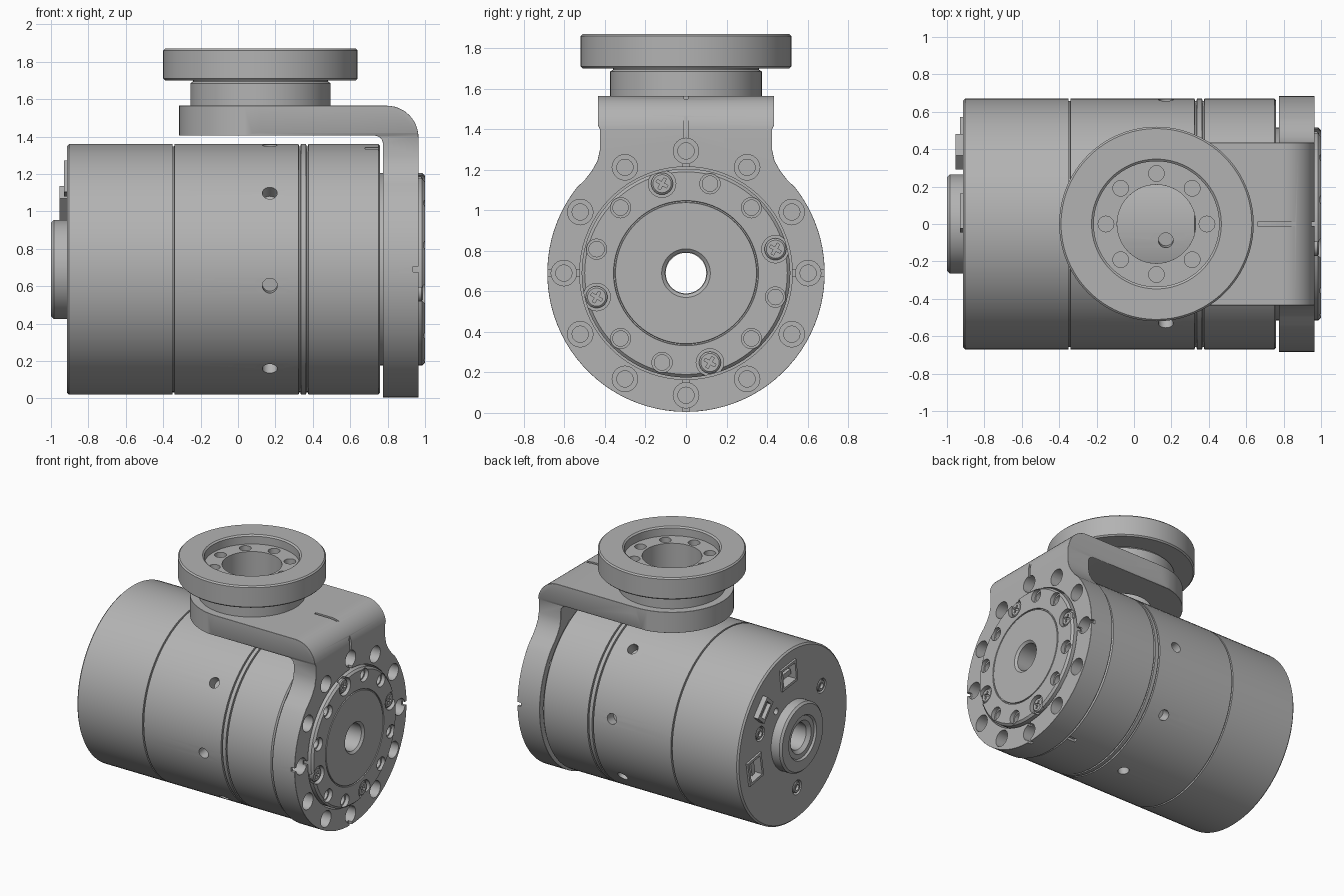
import bpy
import bmesh
from math import cos, sin, pi, radians
from mathutils import Matrix, Vector

if "Cube" in bpy.data.objects:
    bpy.data.objects.remove(bpy.data.objects["Cube"], do_unlink=True)

AXIS_Z = 0.69          # height of the motor axis
FLANGE_X = 0.12        # centre of the top flange
X, Z = Vector((1, 0, 0)), Vector((0, 0, 1))

grey = bpy.data.materials.new("machined grey")
grey.use_nodes = True
grey.diffuse_color = (0.45, 0.45, 0.45, 1)
grey.node_tree.nodes["Principled BSDF"].inputs["Base Color"].default_value = grey.diffuse_color


def polar(x, r, degrees):
    """Point on the motor at a radius and angle, measured from +y towards +z."""
    a = radians(degrees)
    return Vector((x, r * cos(a), AXIS_Z + r * sin(a)))


def turn(bm, profile, loc, axis, closed=False, seg=24):
    """Revolve (height, radius) points about an axis."""
    place = Matrix.Translation(loc) @ axis.to_track_quat('Z', 'Y').to_matrix().to_4x4()
    rings = [[bm.verts.new(place @ Vector((r * cos(2 * pi * i / seg), r * sin(2 * pi * i / seg), h)))
              for i in range(seg)] for h, r in profile]
    pairs = list(zip(rings, rings[1:]))
    if closed:
        pairs.append((rings[-1], rings[0]))
    else:
        bm.faces.new(rings[0])
        bm.faces.new(rings[-1])
    for a, b in pairs:
        for i in range(seg):
            j = (i + 1) % seg
            bm.faces.new((a[i], a[j], b[j], b[i]))


def pin(bm, loc, axis, r, lo, hi, seg=24):
    turn(bm, [(lo, r), (hi, r)], loc, axis, seg=seg)


def box(bm, loc, size, degrees=0):
    """Box turned about x, so its y side points radially."""
    m = Matrix.Translation(loc) @ Matrix.Rotation(radians(degrees), 4, 'X') @ Matrix.Diagonal((*size, 1))
    bmesh.ops.create_cube(bm, size=1, matrix=m)


def prism(bm, outline, place, lo, hi):
    """Extrude an outline; place maps (u, v, w) to a point."""
    a, b = ([bm.verts.new(place(u, v, w)) for u, v in outline] for w in (lo, hi))
    bm.faces.new(a)
    bm.faces.new(b)
    for i in range(len(a)):
        j = (i + 1) % len(a)
        bm.faces.new((a[i], a[j], b[j], b[i]))


def make(name, bm):
    bmesh.ops.recalc_face_normals(bm, faces=bm.faces)
    mesh = bpy.data.meshes.new(name)
    bm.to_mesh(mesh)
    bm.free()
    mesh.materials.append(grey)
    ob = bpy.data.objects.new(name, mesh)
    bpy.context.collection.objects.link(ob)
    return ob


def activate(ob):
    bpy.ops.object.select_all(action='DESELECT')
    ob.select_set(True)
    bpy.context.view_layer.objects.active = ob


def combine(ob, bm, operation='DIFFERENCE'):
    cutter = make("cutter", bm)
    cutter.hide_render = True
    mod = ob.modifiers.new("cut", 'BOOLEAN')
    mod.object, mod.operation, mod.solver = cutter, operation, 'EXACT'
    activate(ob)
    bpy.ops.object.modifier_apply(modifier=mod.name)
    bpy.data.objects.remove(cutter, do_unlink=True)


def groove(x, r):
    return [(x - 0.006, r), (x - 0.004, r - 0.012), (x + 0.004, r - 0.012), (x + 0.006, r)]


centre = Vector((0, 0, AXIS_Z))
parts = []

# Motor housing with rear boss and through bore
R = 0.67
profile = [(-0.96, 0.1), (-0.985, 0.125), (-0.985, 0.16), (-1.0, 0.17), (-1.0, 0.25), (-0.985, 0.265),
           (-0.915, 0.265), (-0.915, R - 0.012), (-0.903, R)]
for x in (-0.345, 0.33, 0.37):
    profile += groove(x, R)
profile += [(0.75, R), (0.76, R - 0.01), (0.76, 0.1)]
bm = bmesh.new()
turn(bm, profile, centre, X, closed=True, seg=96)
housing = make("motor_housing", bm)
parts.append(housing)

# Set-screw holes, edge slots, rear screw pockets and socket recesses
rear_screws = (145, 263, 22)
sockets = ((0.49, 83), (0.48, -10))
bm = bmesh.new()
for i in range(8):
    a = 7.5 + 45 * i
    out = polar(0, 1, a) - centre
    pin(bm, polar(0.17, 0, a), out, 0.04, R - 0.08, R + 0.05)
for a in (105, 285):
    box(bm, polar(0.715, R, a), (0.07, 0.05, 0.03), a)
for a in rear_screws:
    pin(bm, polar(-0.915, 0.43, a), X, 0.055, -0.05, 0.03)
for r, a in sockets:
    box(bm, polar(-0.915, r, a), (0.16, 0.13, 0.15), a)
pin(bm, polar(-0.915, 0.33, 52), X, 0.025, -0.05, 0.04)
combine(housing, bm)

# Rear screw heads with hexagon recess
bm = bmesh.new()
for a in rear_screws:
    turn(bm, [(0.04, 0.043), (0.005, 0.043), (0, 0.038), (0, 0.022), (0.02, 0.022)],
         polar(-0.915, 0.43, a), X, seg=24)
parts.append(make("rear_screws", bm))

# Socket rims and plug
bm = bmesh.new()
for r, a in sockets:
    for side in (-1, 1):
        box(bm, polar(-0.92, r + side * 0.075, a), (0.02, 0.02, 0.19), a)
        tangent = polar(0, 1, a + 90) - centre
        box(bm, polar(-0.92, r, a) + tangent * side * 0.085, (0.02, 0.13, 0.02), a)
    box(bm, polar(-0.88, r, a), (0.05, 0.04, 0.1), a)
parts.append(make("rear_socket_rims", bm))
bm = bmesh.new()
box(bm, polar(-0.93, 0.52, 42), (0.05, 0.1, 0.17), 42)
plug = make("rear_plug", bm)
bm = bmesh.new()
box(bm, polar(-0.955, 0.52, 42), (0.06, 0.06, 0.12), 42)
combine(plug, bm)
parts.append(plug)

# Bracket: bent profile trimmed by its face outline and its top outline
TOP, FRONT, WIDTH, BEND = 1.565, 0.965, 0.435, 0.17
bend = [(FRONT - BEND + BEND * cos(t * pi / 24), TOP - BEND + BEND * sin(t * pi / 24)) for t in range(13)]
inner = [(0.73 + 0.045 * sin(t * pi / 12), 1.36 + 0.045 * cos(t * pi / 12)) for t in range(7)]
bm = bmesh.new()
prism(bm, [(0.775, -0.1), (FRONT, -0.1)] + bend + [(-0.4, TOP), (-0.4, 1.405)] + inner,
      lambda u, v, w: (u, w, v), -0.8, 0.8)
bracket = make("bent_bracket", bm)
parts.append(bracket)

shoulder = [(WIDTH, 1.6), (WIDTH, 1.42), (0.425, 1.4), (0.425, 1.3), (0.437, 1.245), (0.465, 1.195), (0.5, 1.15)]
arc = [(0.685 * cos(radians(a)), AXIS_Z + 0.685 * sin(radians(a))) for a in range(38, -219, -4)]
bm = bmesh.new()
prism(bm, shoulder + arc + [(-y, z) for y, z in reversed(shoulder)],
      lambda u, v, w: (w, u, v), -0.6, 1.2)
combine(bracket, bm, 'INTERSECT')

nose = [(FLANGE_X - WIDTH * sin(t * pi / 32), WIDTH * cos(t * pi / 32)) for t in range(33)]
bm = bmesh.new()
prism(bm, [(1.1, 0.8), (0.6, 0.8), (0.6, WIDTH)] + nose + [(0.6, -WIDTH), (0.6, -0.8), (1.1, -0.8)],
      lambda u, v, w: (u, v, w), -0.2, 1.8)
combine(bracket, bm, 'INTERSECT')

edge = bracket.modifiers.new("edge", 'BEVEL')
edge.width, edge.segments, edge.angle_limit = 0.008, 1, radians(50)
activate(bracket)
bpy.ops.object.modifier_apply(modifier=edge.name)

# Bracket bores, counterbored bolt circle and alignment slots
bm = bmesh.new()
pin(bm, centre, X, 0.525, 0.7, 1.1, seg=96)
pin(bm, Vector((FLANGE_X, 0, 0)), Z, 0.21, 1.3, 1.7, seg=64)
combine(bracket, bm)
bm = bmesh.new()
for i in range(12):
    turn(bm, [(0.7, 0.04), (0.85, 0.04), (0.85, 0.063), (1.1, 0.063)], polar(0, 0.603, 30 * i), X)
combine(bracket, bm)
bm = bmesh.new()
for a in (0, 180, 270):
    box(bm, polar(FRONT, 0.61, a), (0.06, 0.2, 0.03), a)
box(bm, polar(FRONT, 0.55, 90), (0.06, 0.1, 0.03), 90)
box(bm, (FRONT, 0, 1.43), (0.03, 0.02, 0.16))
box(bm, (0.8, 0, TOP), (0.28, 0.02, 0.03))
combine(bracket, bm)

# Output disc with bolt circle and open screw pockets
bm = bmesh.new()
turn(bm, [(0.74, 0.103), (0.74, 0.515), (0.985, 0.515), (1.0, 0.5), (1.0, 0.358), (0.992, 0.356), (0.992, 0.35),
          (1.0, 0.348), (1.0, 0.12), (0.985, 0.103)], centre, X, closed=True, seg=96)
disc = make("output_disc", bm)
parts.append(disc)
pockets = (15, 105, 195, 285)
bm = bmesh.new()
for a in range(15, 360, 30):
    if a not in pockets:
        turn(bm, [(0.9, 0.038), (0.97, 0.038), (0.97, 0.05), (1.1, 0.05)], polar(0, 0.457, a), X)
combine(disc, bm)
bm = bmesh.new()
for a in pockets:
    pin(bm, polar(0, 0.457, a), X, 0.068, 0.965, 1.1)
combine(disc, bm)

# Cross-head screws in the pockets
bm = bmesh.new()
for a in pockets:
    turn(bm, [(0.95, 0.054), (0.98, 0.054), (0.988, 0.045)], polar(0, 0.457, a), X)
screws = make("cross_head_screws", bm)
for turned in (45, 135):
    bm = bmesh.new()
    for a in pockets:
        box(bm, polar(0.985, 0.457, a), (0.03, 0.06, 0.014), a + turned)
    combine(screws, bm)
parts.append(screws)

# Top flange with stem, recess and bolt holes
bm = bmesh.new()
turn(bm, [(1.56, 0.21), (1.56, 0.375), (1.685, 0.375), (1.695, 0.36), (1.7, 0.36), (1.7, 0.51), (1.71, 0.52),
          (1.86, 0.52), (1.87, 0.51), (1.87, 0.347), (1.86, 0.335), (1.8, 0.335), (1.8, 0.21)],
     Vector((FLANGE_X, 0, 0)), Z, closed=True, seg=96)
flange = make("top_flange", bm)
parts.append(flange)
bm = bmesh.new()
for i in range(8):
    a = i * pi / 4
    pin(bm, Vector((FLANGE_X + 0.27 * cos(a), 0.27 * sin(a), 0)), Z, 0.042, 1.7, 1.9)
combine(flange, bm)

for ob in parts:
    activate(ob)
    bpy.ops.object.shade_smooth_by_angle(angle=radians(30))
